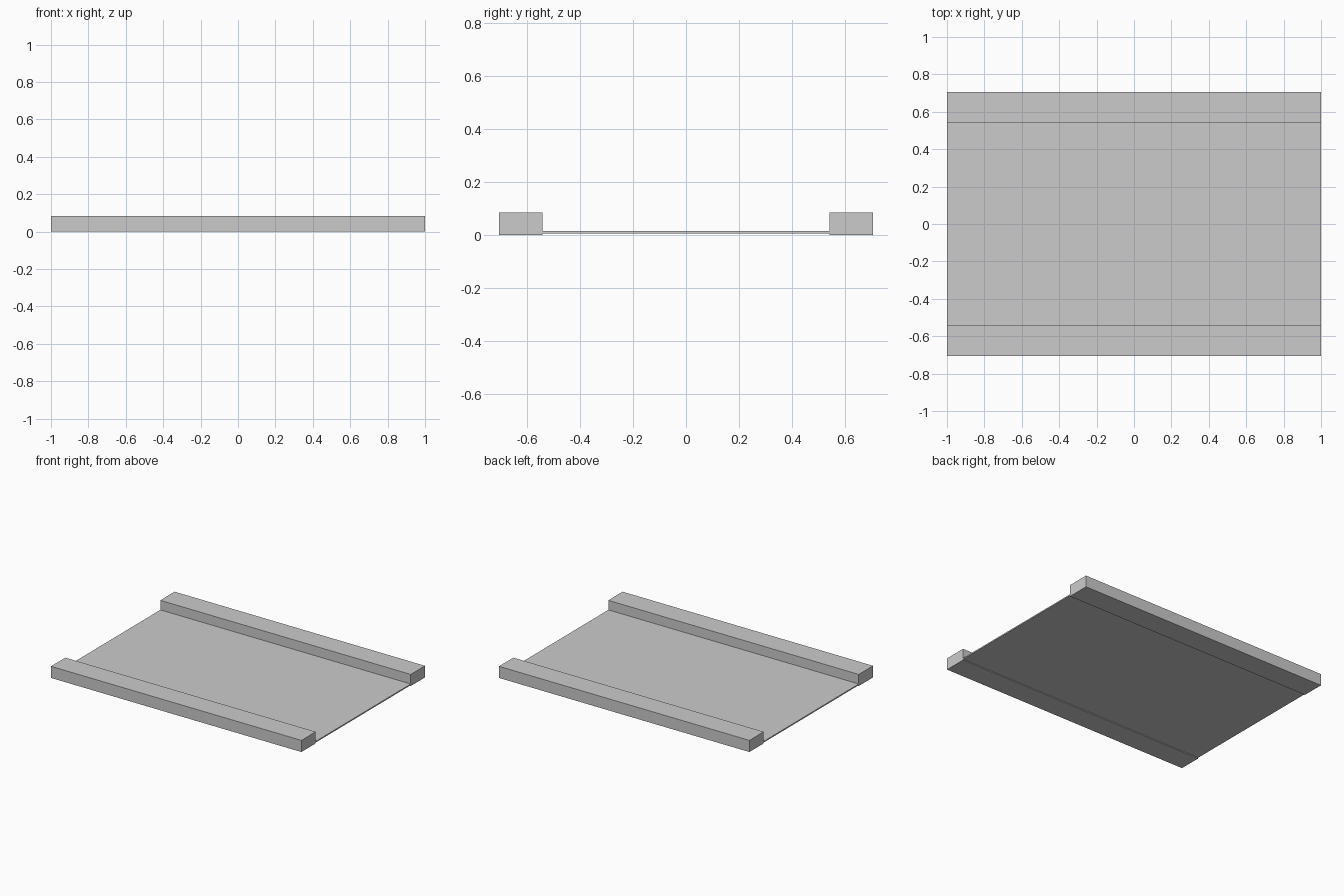
import bpy

if "Cube" in bpy.data.objects:
    bpy.data.objects.remove(bpy.data.objects["Cube"])


def box(name, x, y, z):
    """Axis-aligned box from (min, max) ranges."""
    bpy.ops.mesh.primitive_cube_add(
        size=1, location=[(a + b) / 2 for a, b in (x, y, z)])
    ob = bpy.context.object
    ob.name = name
    ob.scale = [b - a for a, b in (x, y, z)]
    bpy.ops.object.transform_apply(location=False, rotation=False, scale=True)
    return ob


# Thin floor panel, raised slightly off the ground between the rails
box("floor_panel", (-1, 1), (-0.542, 0.542), (0.006, 0.015))

# Side rails, mirrored front to back
for name, side in (("front_rail", -1), ("back_rail", 1)):
    box(name, (-1, 1), sorted((side * 0.542, side * 0.705)), (0, 0.084))
